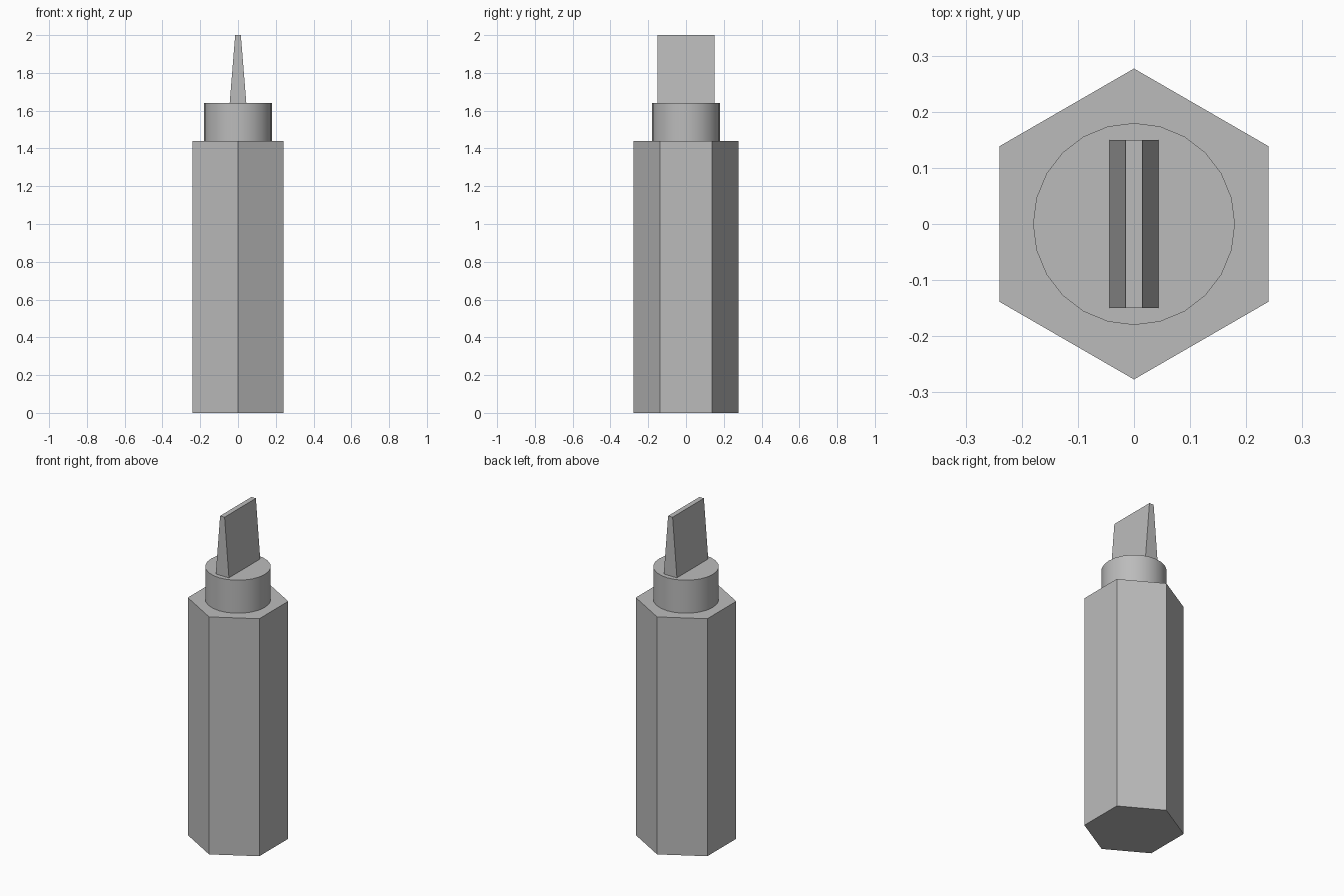
import bpy
import bmesh
import math

default = bpy.data.objects.get("Cube")
if default:
    bpy.data.objects.remove(default, do_unlink=True)

# Single grey finish
grey = bpy.data.materials.new("plain_grey")
grey.use_nodes = True
colour = (0.5, 0.5, 0.5, 1)
grey.diffuse_color = colour
grey.node_tree.nodes["Principled BSDF"].inputs["Base Color"].default_value = colour


def prism(name, sides, radius, bottom, top, turn=0):
    """Upright capped prism between two heights."""
    bpy.ops.mesh.primitive_cylinder_add(
        vertices=sides, radius=radius, depth=top - bottom,
        location=(0, 0, (bottom + top) / 2), rotation=(0, 0, turn))
    obj = bpy.context.object
    obj.name = obj.data.name = name
    obj.data.materials.append(grey)
    return obj


# Hexagonal handle, with a corner facing the front
prism("handle", 6, 0.277, 0, 1.44)

# Round collar
collar = prism("collar", 24, 0.18, 1.44, 1.64)
bpy.ops.object.shade_smooth_by_angle(angle=math.radians(30))

# Blade: a box whose sides taper to a narrow flat tip
bm = bmesh.new()
bmesh.ops.create_cube(bm, size=1)
for v in bm.verts:
    is_tip = v.co.z > 0
    v.co.x *= 0.03 if is_tip else 0.088
    v.co.y *= 0.3
    v.co.z = 2.0 if is_tip else 1.64
mesh = bpy.data.meshes.new("blade")
bm.to_mesh(mesh)
bm.free()
mesh.materials.append(grey)
blade = bpy.data.objects.new("blade", mesh)
bpy.context.collection.objects.link(blade)
